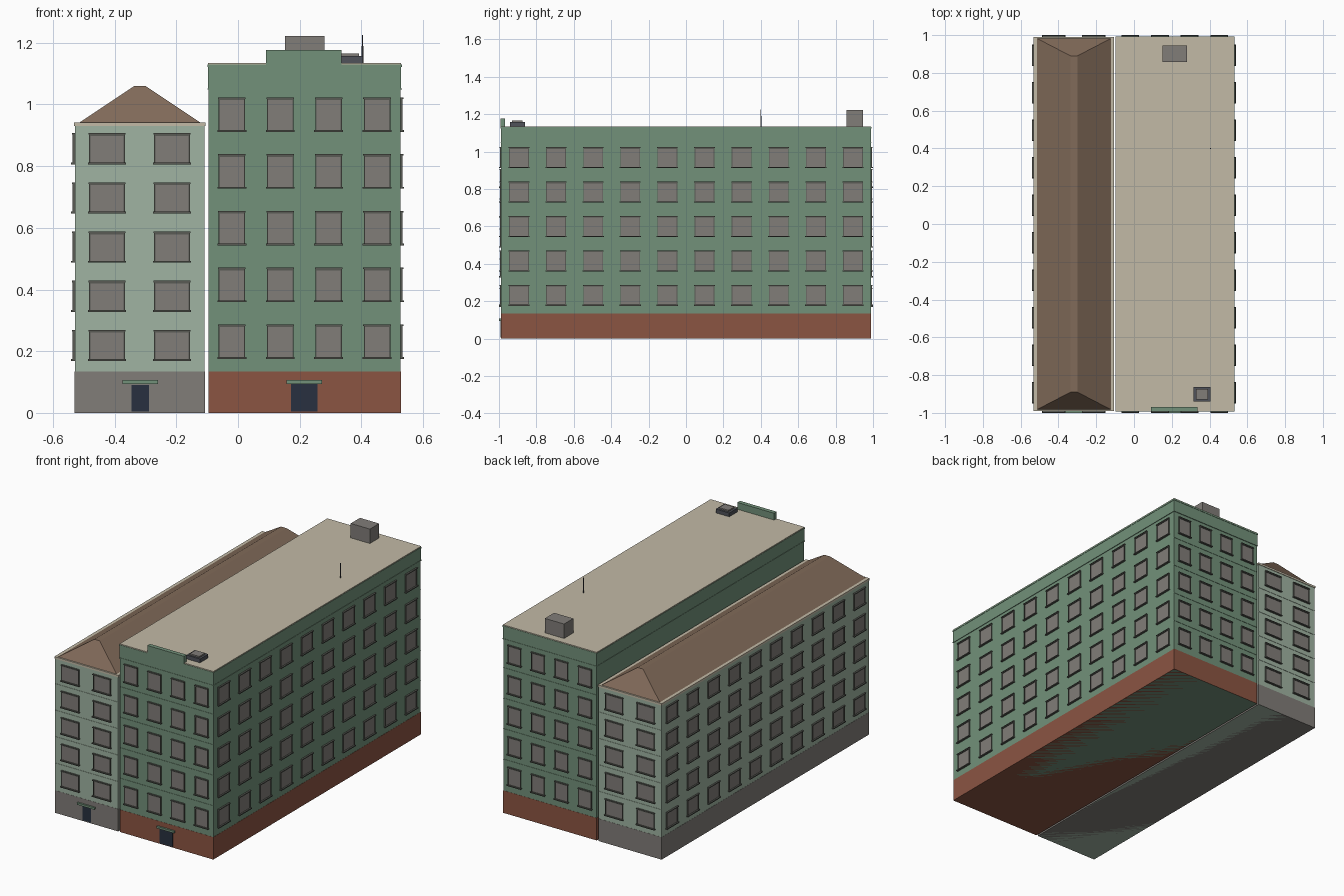
import bpy, bmesh
from mathutils import Vector

if "Cube" in bpy.data.objects:
    bpy.data.objects.remove(bpy.data.objects["Cube"])


def material(name, rgb):
    m = bpy.data.materials.new(name)
    m.diffuse_color = (*rgb, 1)
    m.use_nodes = True
    m.node_tree.nodes["Principled BSDF"].inputs["Base Color"].default_value = m.diffuse_color
    return m


GREEN = material("green_wall", (0.17, 0.285, 0.195))
PALE = material("pale_wall", (0.35, 0.455, 0.36))
BEIGE = material("beige_roof", (0.54, 0.49, 0.38))
BROWN = material("brown_roof", (0.22, 0.145, 0.10))
BRICK = material("brick", (0.26, 0.09, 0.055))
GREY = material("warm_grey", (0.22, 0.205, 0.19))
FRAME = material("frame_grey", (0.10, 0.105, 0.09))
DARK = material("door_dark", (0.021, 0.03, 0.05))
METAL = material("metal", (0.08, 0.085, 0.10))


def finish(name, bm, mat):
    bmesh.ops.recalc_face_normals(bm, faces=bm.faces)
    me = bpy.data.meshes.new(name)
    bm.to_mesh(me)
    bm.free()
    ob = bpy.data.objects.new(name, me)
    bpy.context.collection.objects.link(ob)
    me.materials.append(mat)
    return ob


def boxes(name, items, mat):
    """One object from boxes given as x0, x1, y0, y1, z0, z1."""
    bm = bmesh.new()
    for x0, x1, y0, y1, z0, z1 in items:
        vs = bmesh.ops.create_cube(bm, size=1)["verts"]
        bmesh.ops.scale(bm, vec=(x1 - x0, y1 - y0, z1 - z0), verts=vs)
        bmesh.ops.translate(bm, vec=((x0 + x1) / 2, (y0 + y1) / 2, (z0 + z1) / 2), verts=vs)
    return finish(name, bm, mat)


YW = 0.988          # half depth of the walls


def on_wall(axis, pos, sign, u0, u1, z0, z1, depth):
    """Box standing proud of a wall; u runs along the wall."""
    a, b = sorted((pos - sign * 0.004, pos + sign * depth))
    return (a, b, u0, u1, z0, z1) if axis == "x" else (u0, u1, a, b, z0, z1)


def windows(name, walls, z_base, pitch, height):
    """Five floors of framed windows; walls are (axis, pos, sign, centres, width)."""
    glass, frames, sills = [], [], []
    for axis, pos, sign, centres, w in walls:
        for u in centres:
            for floor in range(5):
                z0 = z_base + floor * pitch
                z1, a, b, t = z0 + height, u - w / 2, u + w / 2, 0.004
                put = lambda *r: on_wall(axis, pos, sign, *r)
                glass.append(put(a, b, z0, z1, 0.003))
                frames += [put(a - t, a, z0, z1, 0.007), put(b, b + t, z0, z1, 0.007),
                           put(a - t, b + t, z1 - t, z1, 0.007)]
                sills += [put(a - 0.008, b + 0.008, z0 - 0.004, z0 + 0.002, 0.012),
                          put(a - 0.006, b + 0.006, z1, z1 + 0.005, 0.010)]
    boxes(name + "_window_panes", glass, GREY)
    boxes(name + "_window_frames", frames, FRAME)
    boxes(name + "_window_sills", sills, FRAME)


side = [-0.893 + i * 0.1984 for i in range(10)]

# tall building: walls, plinth, attic band, cornice, flat roof
TX0, TX1 = -0.095, 0.527
boxes("tall_walls", [(TX0, TX1, -YW, YW, 0, 1.05)], GREEN)
boxes("tall_plinth", [(TX0 - .001, TX1 + .001, -YW - .001, YW + .001, 0, 0.135)], BRICK)
boxes("tall_attic_band", [(TX0 - .002, TX1 + .002, -YW - .002, YW + .002, 1.05, 1.122)], GREEN)
boxes("tall_band_moulding", [(TX0 - .004, TX1 + .004, -YW - .004, YW + .004, 1.048, 1.052)], GREEN)
boxes("tall_cornice", [(TX0 - .004, TX1 + .004, -YW - .004, YW + .004, 1.122, 1.13)], GREEN)
boxes("tall_flat_roof", [(TX0 - .002, TX1 + .002, -YW - .002, YW + .002, 1.13, 1.135)], BEIGE)
boxes("front_parapet", [(0.09, 0.335, -0.993, -0.968, 1.122, 1.176)], GREEN)
front = [-0.02, 0.137, 0.294, 0.451]
windows("tall", [("x", TX1, 1, side, 0.098), ("y", -YW, -1, front, 0.078),
                 ("y", YW, 1, front, 0.078)], 0.179, 0.184, 0.103)

# low building: walls, plinth, eave slab
LX0, LX1 = -0.529, -0.108
boxes("low_walls", [(LX0, LX1, -YW, YW, 0, 0.93)], PALE)
boxes("low_plinth", [(LX0 - .001, LX1 + .001, -YW - .001, YW + .001, 0, 0.135)], GREY)
boxes("low_eave", [(LX0 - .003, LX1 + .003, -YW - .003, YW + .003, 0.93, 0.942)], BEIGE)
front = [-0.425, -0.214]
windows("low", [("x", LX0, -1, side, 0.098), ("y", -YW, -1, front, 0.108),
                ("y", YW, 1, front, 0.108)], 0.172, 0.1595, 0.092)

# hipped roof with a narrow flat ridge
bm = bmesh.new()
for cx, hx, hy, z in ((-0.318, 0.195, 0.982, 0.942), (-0.318, 0.018, 0.89, 1.06)):
    for sx, sy in ((-1, -1), (1, -1), (1, 1), (-1, 1)):
        bm.verts.new((cx + sx * hx, sy * hy, z))
bmesh.ops.convex_hull(bm, input=bm.verts)
finish("hipped_roof", bm, BROWN)

# thin string courses between floors on the front and back
for name, x0, x1, z, pitch, mat in (("tall_string_courses", TX0, TX1, 0.322, 0.184, GREEN),
                                    ("low_string_courses", LX0, LX1, 0.298, 0.1595, PALE)):
    boxes(name, [on_wall("y", s * YW, s, x0, x1, z + i * pitch, z + i * pitch + 0.003, 0.002)
                 for i in range(4) for s in (-1, 1)], mat)

# entrance doors and canopies
boxes("tall_door", [on_wall("y", -YW, -1, 0.172, 0.258, 0.005, 0.093, 0.004)], DARK)
boxes("low_door", [on_wall("y", -YW, -1, -0.345, -0.289, 0.005, 0.09, 0.002)], DARK)
boxes("tall_canopy", [on_wall("y", -YW, -1, 0.157, 0.273, 0.094, 0.106, 0.012)], GREEN)
boxes("low_canopy", [on_wall("y", -YW, -1, -0.375, -0.259, 0.094, 0.106, 0.012)], GREEN)

# rooftop stair box, vent unit and aerial
boxes("roof_box", [(0.152, 0.28, 0.857, 0.945, 1.135, 1.222)], GREY)
boxes("vent_base", [(0.315, 0.405, -0.94, -0.862, 1.135, 1.158)], METAL)
boxes("vent_cap", [(0.328, 0.392, -0.929, -0.874, 1.158, 1.166)], GREY)
bm = bmesh.new()
for z0, z1, r in ((1.13, 1.19, 0.003), (1.19, 1.226, 0.0015)):
    vs = bmesh.ops.create_cone(bm, cap_ends=True, segments=8, radius1=r, radius2=r,
                               depth=z1 - z0)["verts"]
    bmesh.ops.translate(bm, vec=Vector((0.404, 0.4, (z0 + z1) / 2)), verts=vs)
finish("aerial", bm, METAL)
